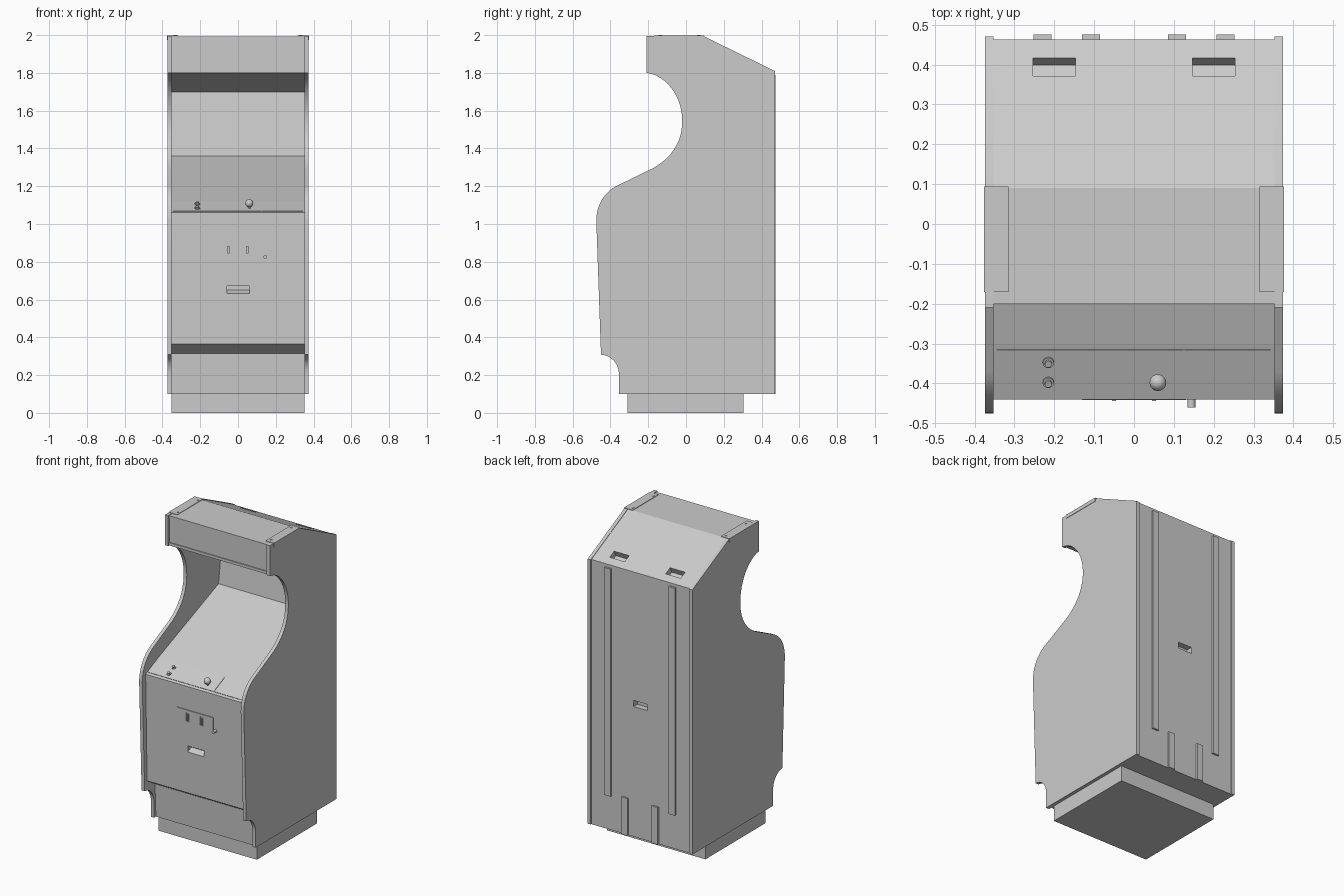
import bpy, bmesh, math
from mathutils import Vector

if "Cube" in bpy.data.objects:
    bpy.data.objects.remove(bpy.data.objects["Cube"])

grey = bpy.data.materials.new("cabinet grey")
grey.diffuse_color = (0.6, 0.6, 0.6, 1)
grey.use_nodes = True
grey.node_tree.nodes["Principled BSDF"].inputs["Base Color"].default_value = grey.diffuse_color


def finish(name, bm):
    bmesh.ops.recalc_face_normals(bm, faces=bm.faces)
    me = bpy.data.meshes.new(name)
    bm.to_mesh(me)
    bm.free()
    me.materials.append(grey)
    ob = bpy.data.objects.new(name, me)
    bpy.context.collection.objects.link(ob)
    return ob


def activate(ob):
    bpy.ops.object.select_all(action='DESELECT')
    ob.select_set(True)
    bpy.context.view_layer.objects.active = ob


def smooth(ob):
    activate(ob)
    bpy.ops.object.shade_smooth_by_angle(angle=math.radians(35))


def prism(name, profile, x0, x1):
    """Extrude a (y, z) outline along x."""
    bm = bmesh.new()
    f = bm.faces.new([bm.verts.new((x0, y, z)) for y, z in profile])
    r = bmesh.ops.extrude_face_region(bm, geom=[f])
    bmesh.ops.translate(bm, vec=(x1 - x0, 0, 0),
                        verts=[v for v in r['geom'] if isinstance(v, bmesh.types.BMVert)])
    return finish(name, bm)


def box(name, c, s, tilt=0):
    bm = bmesh.new()
    bmesh.ops.create_cube(bm, size=1)
    bmesh.ops.scale(bm, vec=s, verts=bm.verts)
    ob = finish(name, bm)
    ob.location = c
    ob.rotation_euler.x = tilt
    return ob


def cyl(name, c, r, h, tilt=0, n=16):
    bm = bmesh.new()
    bmesh.ops.create_cone(bm, cap_ends=True, segments=n, radius1=r, radius2=r, depth=h)
    ob = finish(name, bm)
    ob.location = c
    ob.rotation_euler.x = tilt
    smooth(ob)
    return ob


def cut(ob, cutter):
    m = ob.modifiers.new("cut", 'BOOLEAN')
    m.operation, m.object, m.solver = 'DIFFERENCE', cutter, 'EXACT'
    bpy.context.view_layer.update()
    activate(ob)
    bpy.ops.object.modifier_apply(modifier=m.name)
    bpy.data.objects.remove(cutter)


def bezier(a, b, c, d, n=12):
    a, b, c, d = map(Vector, (a, b, c, d))
    pts = []
    for i in range(n + 1):
        t = i / n
        u = 1 - t
        pts.append(tuple(a*u**3 + 3*b*u*u*t + 3*c*u*t*t + d*t**3))
    return pts


# side panels with the scooped outline
side = [(-0.21, 1.996), (0.09, 1.996), (0.47, 1.81), (0.47, 0.1), (-0.355, 0.1)]
side += bezier((-0.355, 0.205), (-0.355, 0.26), (-0.395, 0.305), (-0.45, 0.308), 8)
side += bezier((-0.475, 1.02), (-0.475, 1.10), (-0.43, 1.17), (-0.37, 1.20), 10)
side += bezier((-0.17, 1.298), (-0.09, 1.345), (-0.02, 1.42), (-0.02, 1.545), 12)
side += bezier((-0.02, 1.545), (-0.02, 1.68), (-0.11, 1.79), (-0.21, 1.80), 12)[1:]
for sx, label in ((-1, "left"), (1, "right")):
    smooth(prism(label + "_side_panel", side, sx * 0.352, sx * 0.374))

# inner body: kick panel, door, control deck, monitor shelf, screen back, hood
body = prism("cabinet_body", [
    (-0.335, 0.1), (-0.345, 0.315), (-0.425, 0.365), (-0.44, 1.06), (-0.305, 1.12),
    (0.304, 1.36), (0.35, 1.70), (-0.195, 1.80), (-0.195, 1.993), (0.09, 1.993),
    (0.463, 1.81), (0.463, 0.1)], -0.352, 0.352)

# grip recesses in rear slope and back, coin return recess in front
slope = -math.atan2(0.183, 0.373)
for x in (-0.2, 0.2):
    cut(body, box("grip_cutter", (x, 0.394, 1.844), (0.107, 0.05, 0.08), slope))
cut(body, box("back_grip_cutter", (0, 0.46, 0.96), (0.1, 0.07, 0.04)))
cut(body, prism("return_cutter", [(-0.46, 0.672), (-0.395, 0.672), (-0.395, 0.65),
                                  (-0.432, 0.632), (-0.46, 0.632)], -0.057, 0.06))

# plinth
box("plinth", (0, -0.003, 0.0505), (0.704, 0.615, 0.101))

# marquee retainer strips
for z in (1.81, 1.984):
    box("marquee_retainer", (0, -0.197, z), (0.704, 0.008, 0.018))

# corner brackets with bolts on top
for sx in (-1, 1):
    box("top_bracket", (sx * 0.346, -0.038, 1.9965), (0.061, 0.265, 0.003))
    box("bracket_flange", (sx * 0.375, -0.038, 1.986), (0.003, 0.265, 0.024))
    for y in (-0.137, 0.067):
        cyl("bracket_bolt", (sx * 0.333, y, 1.998), 0.009, 0.004)

# skid strips on the back
for sx in (-1, 1):
    box("long_skid", (sx * 0.23, 0.467, 1.055), (0.045, 0.016, 1.47))
    box("short_skid", (sx * 0.108, 0.467, 0.22), (0.045, 0.016, 0.24))

# control deck plates, buttons and stick
deck = math.atan2(0.06, 0.135)


def deck_z(y):
    return 1.06 + (y + 0.44) * 0.06 / 0.135


for x, w in ((-0.11, 0.468), (0.235, 0.216)):
    box("control_plate", (x, -0.37, deck_z(-0.37) + 0.001), (w, 0.12, 0.004), deck)
for y in (-0.347, -0.397):
    cyl("button_collar", (-0.215, y, deck_z(y) + 0.004), 0.014, 0.01, deck)
    cyl("button_cap", (-0.215, y - 0.003, deck_z(y) + 0.010), 0.009, 0.012, deck)
cyl("stick_shaft", (0.06, -0.396, deck_z(-0.396) + 0.012), 0.006, 0.04, deck)
bm = bmesh.new()
bmesh.ops.create_uvsphere(bm, u_segments=20, v_segments=12, radius=0.021)
ball = finish("stick_ball", bm)
ball.location = (0.06, -0.398, 1.11)
smooth(ball)

# coin plate with slots and lock knob
lean = math.atan2(0.015, 0.695)
plate = box("coin_plate", (0, -0.437, 0.863), (0.26, 0.008, 0.09), lean)
for x in (-0.05, 0.05):
    cut(plate, box("slot_cutter", (x, -0.437, 0.863), (0.026, 0.05, 0.056), lean))
    box("coin_slot", (x, -0.438, 0.863), (0.01, 0.012, 0.04), lean)
cyl("lock_knob", (0.144, -0.448, 0.825), 0.01, 0.026, math.pi / 2)
